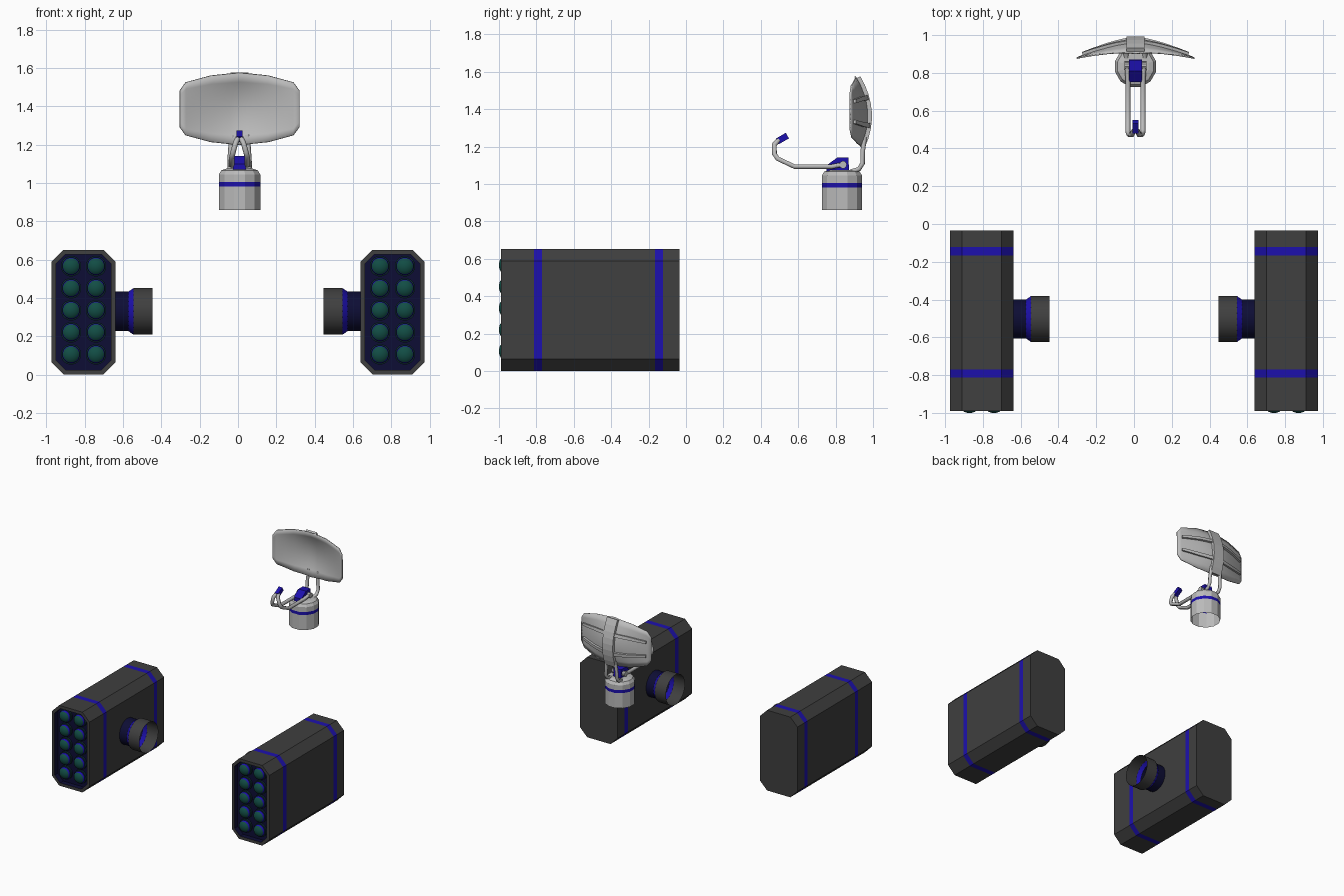
import bpy, bmesh, math
from mathutils import Vector, Matrix

if "Cube" in bpy.data.objects:
    bpy.data.objects.remove(bpy.data.objects["Cube"])


def material(name, r, g, b):
    m = bpy.data.materials.new(name)
    m.use_nodes = True
    m.diffuse_color = (r, g, b, 1)
    m.node_tree.nodes["Principled BSDF"].inputs["Base Color"].default_value = (r, g, b, 1)
    return m


CHARCOAL = material("charcoal", 0.05, 0.05, 0.05)
BLUE = material("deep_blue", 0.012, 0.005, 0.42)
NAVY = material("dark_navy", 0.004, 0.004, 0.035)
TEAL = material("teal", 0.006, 0.075, 0.06)
DARK_TEAL = material("dark_teal", 0.004, 0.02, 0.03)
GREY = material("light_grey", 0.5, 0.5, 0.5)


def finish(name, bm, mats, smooth=None):
    bmesh.ops.recalc_face_normals(bm, faces=bm.faces)
    mesh = bpy.data.meshes.new(name)
    bm.to_mesh(mesh)
    bm.free()
    for m in mats:
        mesh.materials.append(m)
    ob = bpy.data.objects.new(name, mesh)
    bpy.context.collection.objects.link(ob)
    if smooth:
        bpy.ops.object.select_all(action="DESELECT")
        ob.select_set(True)
        bpy.context.view_layer.objects.active = ob
        bpy.ops.object.shade_smooth_by_angle(angle=math.radians(smooth))
    return ob


def loft(name, rings, slots, mats, caps=(None, None), smooth=None):
    """Bridge a list of point rings; slots gives the material of each span."""
    bm = bmesh.new()
    loops = [[bm.verts.new(p) for p in ring] for ring in rings]
    n = len(loops[0])
    for a, b, slot in zip(loops, loops[1:], slots):
        for i in range(n):
            j = (i + 1) % n
            bm.faces.new((a[i], a[j], b[j], b[i])).material_index = slot
    for loop, slot in zip((loops[0], loops[-1]), caps):
        if slot is not None:
            bm.faces.new(loop).material_index = slot
    return finish(name, bm, mats, smooth)


def lathe(name, profile, slots, mats, matrix, sides, caps=(None, None), smooth=None):
    turns = [2 * math.pi * (i + 0.5) / sides for i in range(sides)]
    rings = [[matrix @ Vector((r * math.cos(t), r * math.sin(t), h)) for t in turns]
             for r, h in profile]
    return loft(name, rings, slots, mats, caps, smooth)


def box(name, centre, size, mat, tilt=0):
    bm = bmesh.new()
    bmesh.ops.create_cube(bm, size=1, matrix=Matrix.Translation(centre)
                          @ Matrix.Rotation(tilt, 4, "X") @ Matrix.Diagonal((*size, 1)))
    return finish(name, bm, [mat])


def tube(name, points, radius, mat):
    cu = bpy.data.curves.new(name, "CURVE")
    cu.dimensions = "3D"
    cu.bevel_depth = radius
    cu.bevel_resolution = 1
    cu.use_fill_caps = True
    sp = cu.splines.new("POLY")
    sp.points.add(len(points) - 1)
    for p, co in zip(sp.points, points):
        p.co = (*co, 1)
    cu.materials.append(mat)
    ob = bpy.data.objects.new(name, cu)
    bpy.context.collection.objects.link(ob)


# Launcher pods: chamfered boxes with painted bands and a recessed front
POD_X, POD_Z, HALF_W, HALF_H = 0.806, 0.326, 0.168, 0.325


def octagon(cx, y, inset):
    w, h, c = HALF_W - inset, HALF_H - inset, 0.064 - inset * 0.586
    quarter = [(w, h - c), (w - c, h)]
    pts = quarter + [(-x, z) for x, z in quarter[::-1]]
    pts += [(-x, -z) for x, z in pts]
    return [(cx + x, y, POD_Z + z) for x, z in pts]


for side, label in ((1, "left"), (-1, "right")):
    cx = side * POD_X
    stations = [(-0.95, 0.024), (-0.99, 0.024), (-0.99, 0), (-0.813, 0), (-0.77, 0),
                (-0.166, 0), (-0.123, 0), (-0.035, 0)]
    loft(label + "_pod", [octagon(cx, y, inset) for y, inset in stations],
         [2, 0, 0, 1, 0, 1, 0], [CHARCOAL, BLUE, NAVY], caps=(2, 0))

    # Rocket noses, two columns of five
    for col in (-1, 1):
        for row in range(5):
            place = Matrix.Translation((cx + col * 0.065, 0, POD_Z + 0.01 + (row - 2) * 0.115))
            lathe(label + "_rocket", [(0.054, 0.95), (0.054, 0.966), (0.046, 0.968),
                  (0.046, 0.979), (0.042, 0.985), (0.027, 0.995), (0.01, 1.0)],
                  [3, 3, 1, 1, 2, 2], [CHARCOAL, BLUE, TEAL, DARK_TEAL],
                  place @ Matrix.Rotation(math.pi / 2, 4, "X"), 16, caps=(None, 2), smooth=40)

    # Hollow side mount facing inwards
    place = Matrix.Translation((0, -0.503, 0.33)) @ Matrix.Rotation(side * math.pi / 2, 4, "Y")
    lathe(label + "_mount", [(0.104, 0.64), (0.104, 0.572), (0.122, 0.546), (0.122, 0.447)],
          [0, 1, 2], [NAVY, BLUE, CHARCOAL], place, 24, smooth=20)

# Radar pedestal: open at the bottom
RX, RY = 0.008, 0.834
lathe("radar_pedestal", [(0.112, 0.86), (0.112, 0.982), (0.112, 1.006), (0.112, 1.045),
      (0.098, 1.066), (0.07, 1.075)], [0, 1, 0, 0, 0], [GREY, BLUE],
      Matrix.Translation((RX, RY, 0)), 12, caps=(None, 0))

# Drive housing with a sloped front
house = [(0.752, 1.07), (0.872, 1.07), (0.868, 1.142), (0.81, 1.142), (0.752, 1.1)]
loft("drive_housing", [[(RX + s * 0.034, y, z) for y, z in house] for s in (-1, 1)],
     [0], [BLUE], caps=(0, 0))
lathe("pivot_pin", [(0.02, -0.058), (0.02, 0.058)], [0], [GREY],
      Matrix.Translation((RX, 0.84, 1.103)) @ Matrix.Rotation(math.pi / 2, 4, "Y"), 10, caps=(0, 0))

# Paired feed arms and dish legs
for s, label in ((1, "left"), (-1, "right")):
    arm = [(0.045, 0.84, 1.105), (0.04, 0.78, 1.093), (0.04, 0.58, 1.093), (0.04, 0.49, 1.135),
           (0.034, 0.473, 1.16), (0.02, 0.472, 1.21), (0.008, 0.495, 1.235)]
    tube(label + "_feed_arm", [(RX + s * x, y, z) for x, y, z in arm], 0.014, GREY)
    leg = [(0.048, 0.88, 1.065), (0.05, 0.925, 1.08), (0.05, 0.944, 1.11),
           (0.046, 0.944, 1.17), (0.04, 0.955, 1.25)]
    tube(label + "_dish_leg", [(RX + s * x, y, z) for x, y, z in leg], 0.014, GREY)
box("feed_horn", (RX, 0.515, 1.243), (0.032, 0.062, 0.034), BLUE, math.radians(30))

# Dish: a curved sheet whose height shrinks towards its ends
DISH_Z, DISH_HALF = 1.387, 0.312
HEIGHTS = [(0, 0.188), (0.48, 0.173), (0.9, 0.138), (1, 0.095)]


def dish_point(t, s, push):
    a = abs(t)
    for (t0, h0), (t1, h1) in zip(HEIGHTS, HEIGHTS[1:]):
        if a <= t1:
            h = h0 + (h1 - h0) * (a - t0) / (t1 - t0)
            break
    y = 0.973 - 0.095 * a ** 1.4 - 0.055 * s * s * (1 - a) - 0.015 * s * (1 - a)
    return (RX + t * DISH_HALF, y + push, DISH_Z + s * h)


def sheet(name, ts, ss, push, thickness, smooth=None):
    bm = bmesh.new()
    grid = [[bm.verts.new(dish_point(t, s, push)) for s in ss] for t in ts]
    for a, b in zip(grid, grid[1:]):
        for i in range(len(ss) - 1):
            bm.faces.new((a[i], b[i], b[i + 1], a[i + 1]))
    ob = finish(name, bm, [GREY], smooth)
    mod = ob.modifiers.new("thickness", "SOLIDIFY")
    mod.thickness = thickness
    mod.offset = 0


half = [0.15, 0.32, 0.48, 0.7, 0.9, 1]
columns = [-t for t in half[::-1]] + [0] + half
rows = [i / 4 for i in range(-4, 5)]
sheet("dish", columns, rows, 0, 0.008, 35)

# Raised spine and two cross ribs on the back
sheet("dish_spine", [-0.15, 0.15], rows, 0.016, 0.022)
for s in (-0.4, 0.4):
    sheet("dish_rib", columns[1:-1], [s - 0.07, s + 0.07], 0.011, 0.018)
